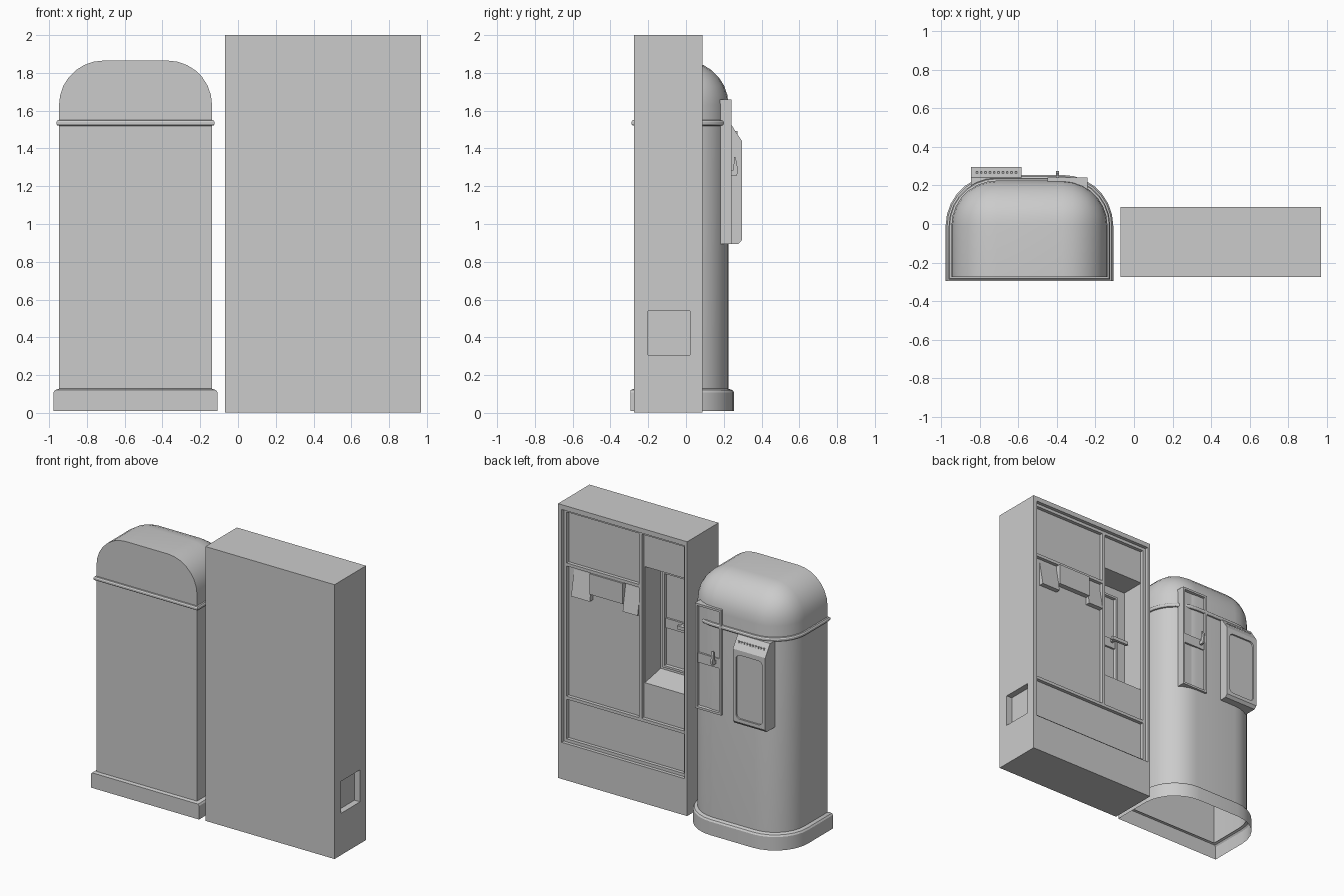
import bpy, bmesh, math
from mathutils import Vector

if "Cube" in bpy.data.objects:
    bpy.data.objects.remove(bpy.data.objects["Cube"])


def make(name, bm, smooth=False):
    bmesh.ops.recalc_face_normals(bm, faces=bm.faces)
    me = bpy.data.meshes.new(name)
    bm.to_mesh(me)
    bm.free()
    ob = bpy.data.objects.new(name, me)
    bpy.context.collection.objects.link(ob)
    if smooth:
        bpy.ops.object.select_all(action='DESELECT')
        ob.select_set(True)
        bpy.context.view_layer.objects.active = ob
        bpy.ops.object.shade_smooth_by_angle(angle=math.radians(30))
    return ob


def box_bm(x0, x1, y0, y1, z0, z1, bm=None):
    bm = bm or bmesh.new()
    for v in bmesh.ops.create_cube(bm, size=1)["verts"]:
        v.co = ((x0 + x1) / 2 + v.co.x * (x1 - x0),
                (y0 + y1) / 2 + v.co.y * (y1 - y0),
                (z0 + z1) / 2 + v.co.z * (z1 - z0))
    return bm


def box(name, *b):
    return make(name, box_bm(*b))


def prism(name, yz, x0, x1):
    bm = bmesh.new()
    f = bm.faces.new([bm.verts.new((x0, y, z)) for y, z in yz])
    ext = bmesh.ops.extrude_face_region(bm, geom=[f])["geom"]
    for v in ext:
        if isinstance(v, bmesh.types.BMVert):
            v.co.x = x1
    return make(name, bm)


def cut(ob, cutter):
    cutter.hide_render = True
    m = ob.modifiers.new("cut", 'BOOLEAN')
    m.operation, m.solver, m.object = 'DIFFERENCE', 'EXACT', cutter
    bpy.context.view_layer.objects.active = ob
    bpy.ops.object.modifier_apply(modifier=m.name)
    bpy.data.objects.remove(cutter)


def framed_panel(name, x0, x1, y0, y1, z0, z1, border, depth):
    bm = box_bm(x0, x1, y0, y1, z0, z1)
    bm.normal_update()
    f = max(bm.faces, key=lambda f: f.normal.y)
    bmesh.ops.inset_region(bm, faces=[f], thickness=border)
    bmesh.ops.inset_region(bm, faces=[f], thickness=0.004)
    for v in f.verts:
        v.co.y -= depth
    return make(name, bm)


# Rounded booth: D-shaped plan, flat front, domed top
CX, HW, YF, YB, R, SEG = -0.5425, 0.405, -0.275, 0.225, 0.235, 7


def d_ring(bm, o, z):
    pts = [(CX + HW + o, YF - min(o, 0.02))]
    for side in (1, -1):
        for i in range(SEG + 1):
            a = math.pi / 2 * i / SEG
            if side < 0:
                a = math.pi / 2 - a
            pts.append((CX + side * (HW - R + (R + o) * math.cos(a)),
                        YB - R + (R + o) * math.sin(a)))
    pts.append((CX - HW - o, YF - min(o, 0.02)))
    return [bm.verts.new((x, y, z)) for x, y in pts]


def d_loft(name, profile, closed=False):
    bm = bmesh.new()
    rings = [d_ring(bm, o, z) for o, z in profile]
    pairs = list(zip(rings, rings[1:])) + ([(rings[-1], rings[0])] if closed else [])
    for a, b in pairs:
        n = len(a)
        for i in range(n):
            j = (i + 1) % n
            bm.faces.new((a[i], a[j], b[j], b[i]))
    return make(name, bm, True)


bm = box_bm(CX - HW, CX + HW, -1.2, YB, -1, 1.865)
bmesh.ops.bevel(bm, geom=bm.edges[:], offset=R, segments=SEG, profile=0.5, affect='EDGES')
for co, no, fill in (((0, YF, 0), (0, -1, 0), True), ((0, 0, 0.12), (0, 0, -1), False)):
    geom = bm.verts[:] + bm.edges[:] + bm.faces[:]
    res = bmesh.ops.bisect_plane(bm, geom=geom, plane_co=Vector(co), plane_no=Vector(no),
                                 clear_outer=True)
    if fill:
        edges = [e for e in res["geom_cut"] if isinstance(e, bmesh.types.BMEdge)]
        bmesh.ops.holes_fill(bm, edges=edges)
make("booth_shell", bm, True)
d_loft("booth_plinth", [(0.03, 0.01), (0.03, 0.108), (0.022, 0.12), (0, 0.128)])
d_loft("booth_belt", [(0, 1.52), (0.009, 1.522), (0.014, 1.53), (0.014, 1.54),
                      (0.009, 1.548), (0, 1.55)], True)


# Switch panel on the booth and its twin in the cabinet niche
def switch_panel(tag, x0, x1, y0, y1, z0, z1, zm):
    framed_panel(tag + "_panel", x0, x1, y0, y1, z0, z1, 0.022, 0.02)
    box(tag + "_band", x0 + 0.02, x1 - 0.02, y1 - 0.022, y1 - 0.006, zm - 0.04, zm + 0.03)


switch_panel("booth_switch", -0.45, -0.24, 0.18, 0.24, 0.895, 1.66, 1.27)
box("lever_peg", -0.406, -0.39, 0.22, 0.27, 1.258, 1.285)
prism("lever_arm", [(0.25, 1.27), (0.272, 1.265), (0.275, 1.29), (0.262, 1.355),
                    (0.255, 1.355)], -0.406, -0.39)

# Slant-topped hatch box on the booth
hatch = prism("hatch_box", [(0.18, 0.895), (0.278, 0.895), (0.296, 0.915), (0.296, 1.44),
                            (0.24, 1.525), (0.18, 1.525)], -0.845, -0.585)
bm = box_bm(-0.82, -0.61, 0.284, 0.35, 0.94, 1.405)
bmesh.ops.bevel(bm, geom=[e for e in bm.edges if abs(e.verts[0].co.y - e.verts[1].co.y) > 0.01],
                offset=0.03, segments=4, profile=0.5, affect='EDGES')
cut(hatch, make("hatch_cutter", bm))
bm = bmesh.new()
for i in range(10):
    x = -0.82 + i * 0.0225
    box_bm(x, x + 0.01, 0.255, 0.272, 1.476, 1.492, bm)
make("hatch_vents", bm)

# Cabinet with recessed back, deep niche and side opening
cab = box("cabinet", -0.07, 0.97, -0.275, 0.087, 0.003, 2.0)
for b in ((-0.05, 0.94, 0.037, 0.2, 0.27, 1.965),
          (-0.035, 0.305, -0.145, 0.1, 0.855, 1.70),
          (0.925, 1.1, -0.2, 0.02, 0.307, 0.54)):
    cut(cab, box("cutter", *b))
prism("niche_floor", [(0.037, 0.855), (-0.145, 0.855), (-0.145, 0.89)], -0.035, 0.305)

# Trim bars around and across the recess
bm = bmesh.new()
Y0, Y1, T = 0.037, 0.062, 0.022
for z in (0.27, 0.58, 1.943):
    box_bm(-0.05, 0.94, Y0, Y1, z, z + T, bm)
box_bm(0.335, 0.94, Y0, Y1, 1.55, 1.55 + T, bm)
for x, z0 in ((-0.05, 0.27), (0.918, 0.27), (0.313, 0.59)):
    box_bm(x, x + T, Y0, Y1, z0, 1.965, bm)
make("cabinet_trim", bm)

# Slanted hoods with a square block between them
for n, x0, x1 in (("left", 0.725, 0.875), ("right", 0.34, 0.46)):
    prism("hood_" + n, [(0.037, 1.53), (0.072, 1.345), (0.037, 1.345)], x0, x1)
box("hood_block", 0.46, 0.725, 0.037, 0.074, 1.40, 1.55)

# Niche door and its lever
switch_panel("niche_door", 0.05, 0.27, -0.145, -0.115, 0.92, 1.62, 1.25)
box("niche_lever_peg", 0.09, 0.11, -0.13, -0.085, 1.25, 1.275)
box("niche_lever", -0.01, 0.125, -0.095, -0.075, 1.25, 1.275)
